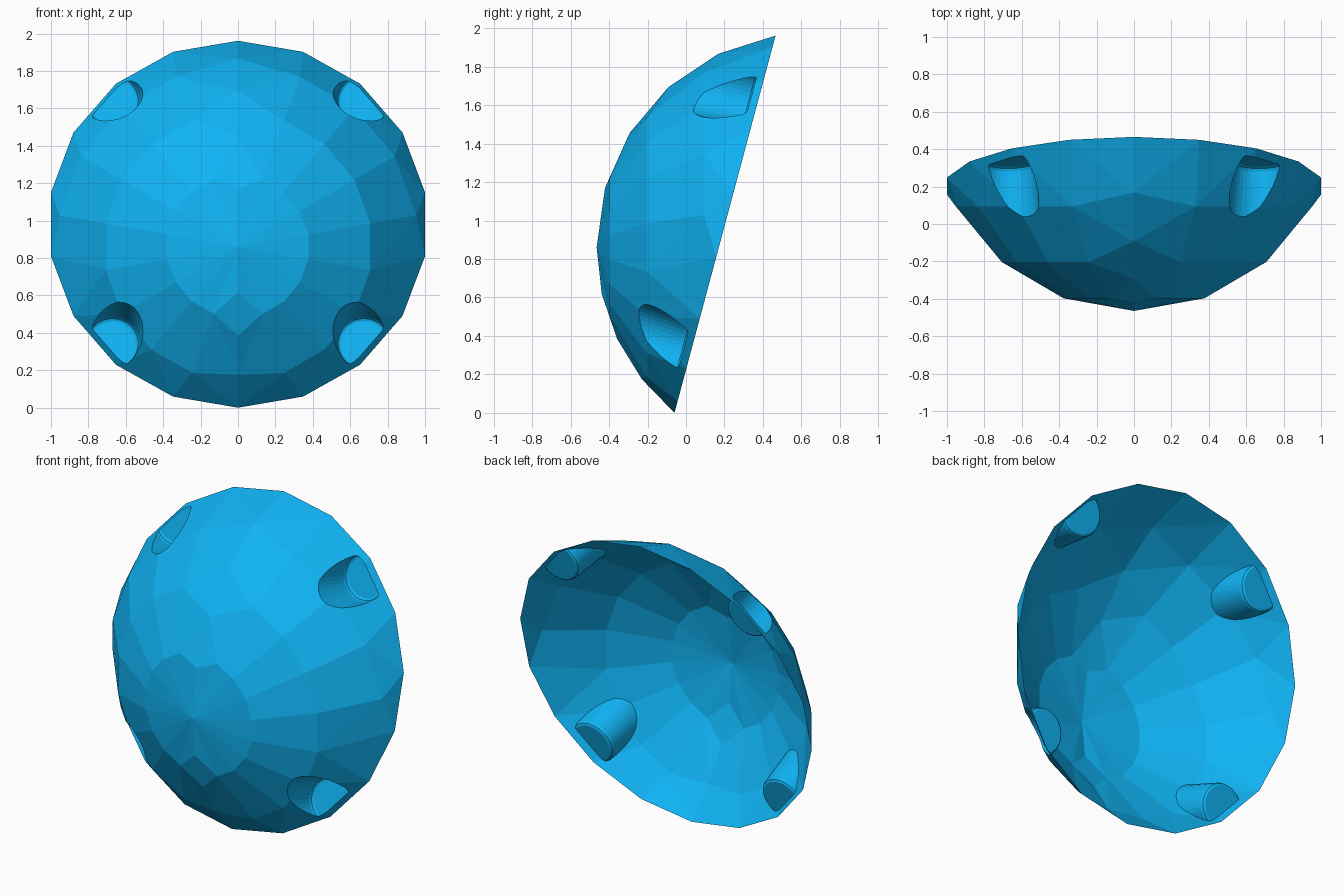
import bpy, bmesh
from math import sin, cos, pi, radians, acos, sqrt
from mathutils import Vector

if "Cube" in bpy.data.objects:
    bpy.data.objects.remove(bpy.data.objects["Cube"])

# Tilted rim plane and the sphere the dome is taken from
TILT = radians(15)
UP = Vector((0, sin(TILT), cos(TILT)))
NORMAL = Vector((0, -cos(TILT), sin(TILT)))
SIDE = Vector((1, 0, 0))
RIM_R, SEGS, DROP = 1.0154, 18, 0.465
RIM_C = Vector((0, 0.203, RIM_R * cos(TILT)))
CENTRE = RIM_C - NORMAL * DROP
RADIUS = sqrt(RIM_R ** 2 + DROP ** 2)


def on_plane(u, v, h):
    return RIM_C + SIDE * u + UP * v + NORMAL * h


def on_sphere(polar, azimuth):
    return CENTRE + RADIUS * Vector((sin(polar) * sin(azimuth), -cos(polar), sin(polar) * cos(azimuth)))


def finish(bm, name):
    bmesh.ops.recalc_face_normals(bm, faces=bm.faces)
    mesh = bpy.data.meshes.new(name)
    bm.to_mesh(mesh)
    bm.free()
    obj = bpy.data.objects.new(name, mesh)
    bpy.context.collection.objects.link(obj)
    return obj


# Dome: columns run from the front pole to the tilted rim
bm = bmesh.new()
pole = bm.verts.new(on_sphere(0, 0))
columns = []
for k in range(SEGS):
    az = 2 * pi * k / SEGS
    rim = on_plane(RIM_R * sin(az), RIM_R * cos(az), 0)
    end = acos((CENTRE.y - rim.y) / RADIUS)
    if k == 0:                       # finer centre seam, upper half
        angles = [end * i / 5 for i in range(1, 5)]
    elif k == SEGS // 2:             # finer centre seam, lower half
        angles = [end * i / 4 for i in range(1, 4)]
    else:
        angles = [a for a in (radians(20 * i) for i in range(1, 5)) if a < end - radians(4)]
    col = [(0, pole)] + [(a, bm.verts.new(on_sphere(a, az))) for a in angles]
    columns.append(col + [(end, bm.verts.new(rim))])

# Stitch neighbouring columns with triangles
for k in range(SEGS):
    a, b = columns[k], columns[(k + 1) % SEGS]
    i = j = 0
    while i < len(a) - 1 or j < len(b) - 1:
        step_a = j == len(b) - 1 or (i < len(a) - 1 and a[i + 1][0] <= b[j + 1][0])
        new = a[i + 1][1] if step_a else b[j + 1][1]
        if a[i][1] is not b[j][1]:
            bm.faces.new((a[i][1], b[j][1], new))
        i, j = (i + 1, j) if step_a else (i, j + 1)
bm.faces.new([c[-1][1] for c in columns])
dome = finish(bm, "dome_shell")


# Pocket cutter: tapered U-shaped prism with a rounded floor edge
def pocket_cutter(angle):
    bm = bmesh.new()
    out = Vector((sin(angle), cos(angle)))
    tan = Vector((cos(angle), -sin(angle)))
    loops = []
    for h, w in ((0.04, 0.125), (0.047, 0.137), (0.062, 0.143), (0.6, 0.2)):
        shape = [(-w, 1.3)] + [(-w * cos(pi * i / 20), 0.95 - w * sin(pi * i / 20)) for i in range(21)] + [(w, 1.3)]
        loop = []
        for t, r in shape:
            p = out * r + tan * t
            loop.append(bm.verts.new(on_plane(p.x, p.y, h)))
        loops.append(loop)
    n = len(loops[0])
    for lo, hi in zip(loops, loops[1:]):
        for i in range(n):
            bm.faces.new((lo[i], lo[(i + 1) % n], hi[(i + 1) % n], hi[i]))
    bm.faces.new(loops[0])
    bm.faces.new(loops[-1])
    return finish(bm, "pocket_cutter")


bpy.context.view_layer.objects.active = dome
for q in range(4):
    cutter = pocket_cutter(radians(45 + 90 * q))
    cutter.hide_render = True
    mod = dome.modifiers.new("pocket", 'BOOLEAN')
    mod.operation, mod.solver, mod.object = 'DIFFERENCE', 'EXACT', cutter
    bpy.ops.object.modifier_apply(modifier=mod.name)
    bpy.data.objects.remove(cutter)

# Open the back of the dome so it is a hollow shell
bm = bmesh.new()
bm.from_mesh(dome.data)
back = [f for f in bm.faces if all(abs((v.co - RIM_C).dot(NORMAL)) < 1e-3 for v in f.verts)]
bmesh.ops.delete(bm, geom=back, context='FACES')
bm.to_mesh(dome.data)
bm.free()

# Blue material
mat = bpy.data.materials.new("blue")
mat.diffuse_color = (0.005, 0.45, 0.9, 1)
mat.use_nodes = True
mat.node_tree.nodes["Principled BSDF"].inputs["Base Color"].default_value = mat.diffuse_color
dome.data.materials.clear()
dome.data.materials.append(mat)
